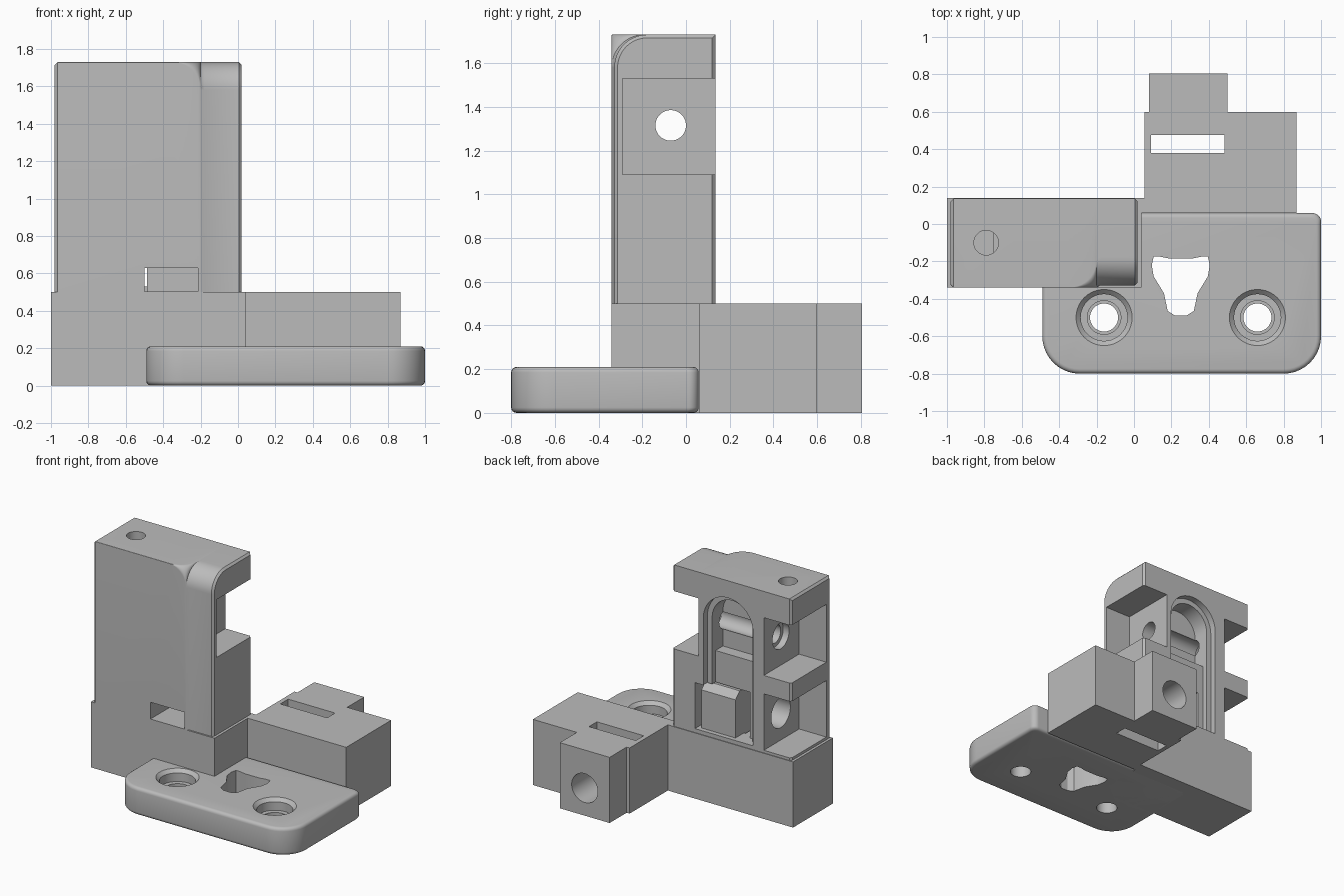
import bpy, bmesh, math
from mathutils import Vector

if "Cube" in bpy.data.objects:
    bpy.data.objects.remove(bpy.data.objects["Cube"], do_unlink=True)

grey = bpy.data.materials.new("plain grey")
grey.use_nodes = True
grey.diffuse_color = (0.5, 0.5, 0.5, 1)
grey.node_tree.nodes["Principled BSDF"].inputs["Base Color"].default_value = (0.5, 0.5, 0.5, 1)


def finish(name, bm):
    bmesh.ops.recalc_face_normals(bm, faces=bm.faces)
    mesh = bpy.data.meshes.new(name)
    bm.to_mesh(mesh)
    bm.free()
    mesh.materials.append(grey)
    obj = bpy.data.objects.new(name, mesh)
    bpy.context.collection.objects.link(obj)
    return obj


def box(name, x, y, z):
    bm = bmesh.new()
    bmesh.ops.create_cube(bm, size=1)
    for v in bm.verts:
        v.co = Vector([(a + b) / 2 + c * (b - a) for (a, b), c in zip((x, y, z), v.co)])
    return finish(name, bm)


def loft(name, rings):
    """Skin a closed solid through rings with equal point counts."""
    bm = bmesh.new()
    loops = [[bm.verts.new(p) for p in ring] for ring in rings]
    n = len(loops[0])
    for a, b in zip(loops, loops[1:]):
        for i in range(n):
            bm.faces.new((a[i], a[(i + 1) % n], b[(i + 1) % n], b[i]))
    bm.faces.new(loops[0])
    bm.faces.new(loops[-1])
    return finish(name, bm)


def lathe(name, centre, axis, profile, n=40):
    """Solid of rings (position along axis, radius) about an axis."""
    rings = []
    for pos, r in profile:
        ring = []
        for i in range(n):
            t = math.tau * i / n
            p = [r * math.cos(t), r * math.sin(t)]
            q = [centre[0] + p[0], centre[1] + p[1]]
            q.insert(axis, pos)
            ring.append(q)
        rings.append(ring)
    return loft(name, rings)


def activate(obj):
    bpy.ops.object.select_all(action="DESELECT")
    obj.select_set(True)
    bpy.context.view_layer.objects.active = obj


def cut(obj, *cutters):
    activate(obj)
    for c in cutters:
        mod = obj.modifiers.new("cut", "BOOLEAN")
        mod.operation, mod.solver, mod.object = "DIFFERENCE", "EXACT", c
        bpy.ops.object.modifier_apply(modifier=mod.name)
        bpy.data.objects.remove(c, do_unlink=True)


def smooth(obj):
    activate(obj)
    bpy.ops.object.shade_smooth_by_angle(angle=math.radians(32))


def rounded(corners, radii, n=10):
    """Round the corners of a convex axis-aligned outline."""
    pts = []
    for k, ((x, y), r) in enumerate(zip(corners, radii)):
        sx, sy = ((1, 1), (-1, 1), (-1, -1), (1, -1))[k]
        for i in range(n + 1):
            t = math.pi + math.pi / 2 * (k + i / n)
            pts.append((x + sx * r + r * math.cos(t), y + sy * r + r * math.sin(t)))
    return pts


# Mounting plate with softened rims
def plate_ring(inset, z):
    x0, x1, y0, y1 = -0.49 + inset, 1 - inset, -0.8 + inset, 0.058 - inset
    pts = rounded([(x0, y0), (x1, y0), (x1, y1), (x0, y1)],
                  [0.2 - inset, 0.2 - inset, 0.045, 0.045])
    return [(x, y, z) for x, y in pts]


edge = 0.025
steps = [math.pi / 2 * i / 4 for i in range(5)]
rim = [(edge * (1 - math.sin(t)), edge * (1 - math.cos(t))) for t in steps]
plate = loft("mounting_plate", [plate_ring(i, z) for i, z in rim] +
             [plate_ring(i, 0.21 - z) for i, z in reversed(rim)])

# Stepped screw holes and the tapered hanging hole
for x in (-0.16, 0.66):
    cut(plate, lathe("screw_cutter", (x, -0.5), 2,
                     [(-0.1, 0.075), (0.09, 0.075), (0.09, 0.09), (0.12, 0.09), (0.12, 0.125),
                      (0.185, 0.125), (0.212, 0.152), (0.3, 0.152)]))
half = [(0.03, -0.49), (0.07, -0.465), (0.09, -0.37), (0.145, -0.28),
        (0.155, -0.22), (0.145, -0.175), (0.11, -0.175), (0.06, -0.185)]
outline = [(0.25 + x, y) for x, y in half] + [(0.25 - x, y) for x, y in reversed(half)]
cut(plate, loft("hanging_cutter", [[(x, y, z) for x, y in outline] for z in (-0.1, 0.4)]))
smooth(plate)

# Foot block below the tower
box("foot_block", (-1, 0.04), (-0.34, 0.14), (0, 0.5))

# Rear block with tongue, slot and rod hole
rear = loft("rear_block", [[(x, y, z) for x, y in [
    (0.03, 0.06), (0.87, 0.06), (0.87, 0.6), (0.5, 0.6), (0.5, 0.805), (0.08, 0.805),
    (0.08, 0.6), (0.055, 0.6), (0.055, 0.138), (0.03, 0.138)]] for z in (0, 0.5)])
cut(rear, box("slot_cutter", (0.09, 0.485), (0.38, 0.475), (-0.1, 0.6)),
    lathe("rod_cutter", (0.29, 0.21), 1, [(0.42, 0.11), (0.9, 0.11)]))
smooth(rear)


# Tower whose upper front edge runs out into a round
def tower_ring(x, r, inset=0, recess=0):
    y0, y1, z1 = -0.34 + inset + recess, 0.135 - inset, 1.73 - inset
    pts = [(y1, 0.49), (y1, z1)]
    for i in range(13):
        t = math.pi / 2 * (1 + i / 12)
        pts.append((y0 + r + r * math.cos(t), z1 - r + r * math.sin(t)))
    return [(x, y, z) for y, z in pts + [(y0, 0.49)]]


big = 0.15
rings = [tower_ring(-0.98, 0.003, 0.015), tower_ring(-0.965, 0.003)]
for i in range(11):
    t = math.pi / 2 * i / 10
    rings.append(tower_ring(-0.35 + big * math.sin(t), max(0.003, big - big * math.cos(t))))
rings += [tower_ring(-0.18, big, 0, 0.012), tower_ring(0.005, big, 0, 0.012),
          tower_ring(0.02, big - 0.015, 0.015, 0.012)]
tower = loft("tower", rings)


def arch(name, r, depth, bottom):
    pts = [(-0.45 - r, bottom), (-0.45 + r, bottom)]
    pts += [(-0.45 + r * math.cos(math.pi * i / 24), 1.39 + r * math.sin(math.pi * i / 24))
            for i in range(25)]
    return loft(name, [[(x, y, z) for x, z in pts] for y in (0.135 - depth, 0.3)])


# Side pockets, arched recess, latch window and bores
cut(tower,
    box("left_pocket", (-0.2, 0.2), (-0.29, 0.3), (1.09, 1.53)),
    box("upper_pocket", (-1.1, -0.75), (-0.29, 0.3), (1.09, 1.53)),
    box("lower_pocket", (-1.1, -0.75), (-0.29, 0.3), (0.52, 0.95)),
    arch("arch_outer", 0.21, 0.05, 0.53),
    arch("arch_inner", 0.17, 0.18, 1.12),
    arch("arch_lower", 0.17, 0.09, 0.53),
    box("latch_pocket", (-0.57, -0.17), (-0.1, 0.3), (0.53, 0.88)),
    box("latch_window", (-0.5, -0.213), (-0.5, 0), (0.502, 0.63)),
    lathe("cross_bore", (-0.07, 1.315), 0, [(-0.9, 0.1), (-0.7, 0.1), (-0.7, 0.07), (0, 0.07)]),
    lathe("lower_bore", (-0.07, 0.73), 0, [(-0.9, 0.115), (-0.58, 0.115)]),
    lathe("top_bore", (-0.79, -0.1), 2, [(1.5, 0.066), (1.9, 0.066)]))
smooth(tower)

# Latch block with a bevelled back edge, seated in its pocket
profile = [(-0.08, 0.5), (0.1, 0.5), (0.1, 0.82), (0.05, 0.87), (-0.08, 0.87)]
loft("latch_block", [[(x, y, z) for y, z in profile] for x in (-0.487, -0.2)])
